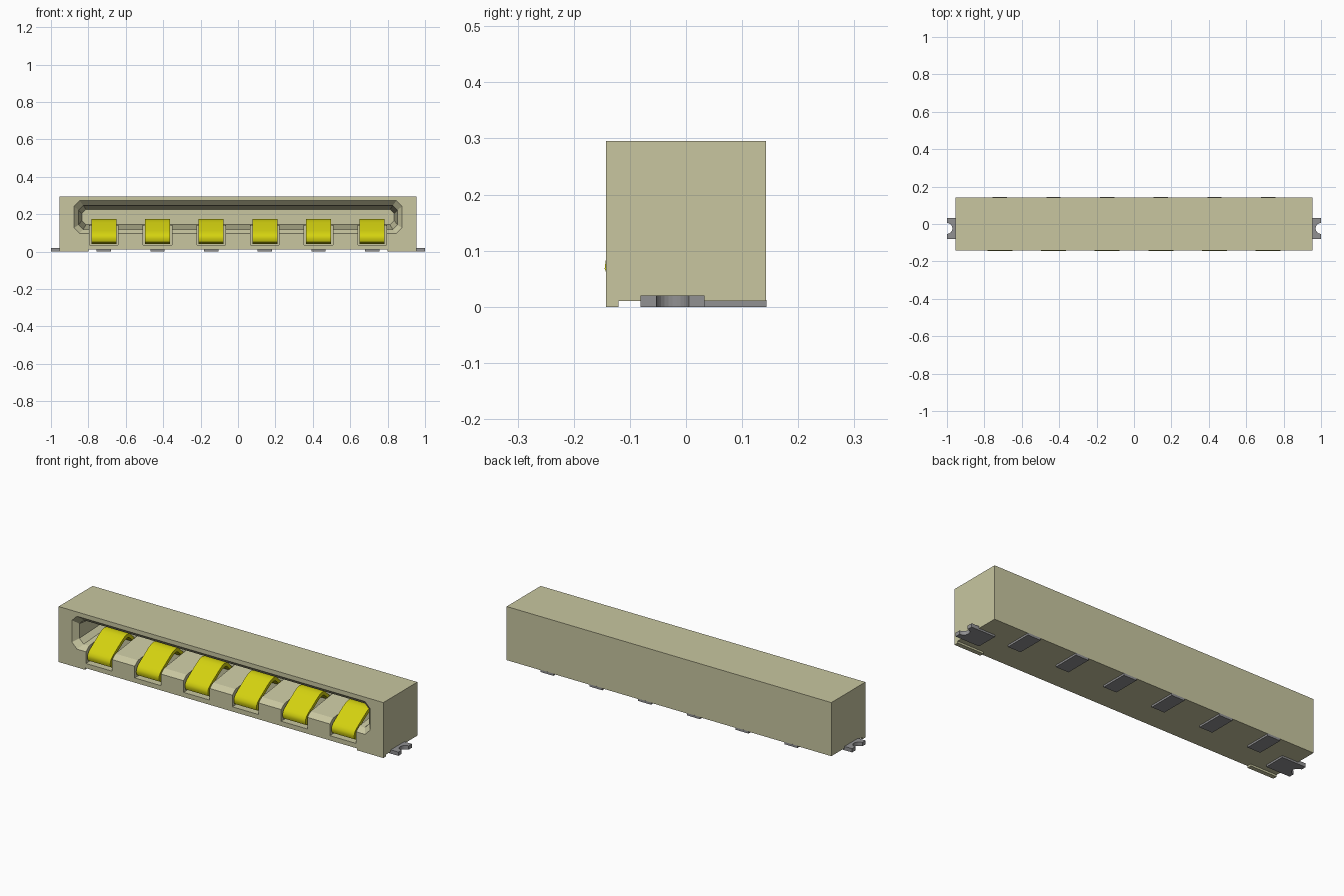
import bpy, bmesh, math

old = bpy.data.objects.get("Cube")
if old:
    bpy.data.objects.remove(old, do_unlink=True)


def material(name, rgb):
    m = bpy.data.materials.new(name)
    m.use_nodes = True
    m.diffuse_color = (*rgb, 1)
    m.node_tree.nodes["Principled BSDF"].inputs["Base Color"].default_value = (*rgb, 1)
    return m


BEIGE = material("beige plastic", (0.578, 0.565, 0.352))
YELLOW = material("yellow contact metal", (0.66, 0.645, 0.005))
GREY = material("grey solder metal", (0.283, 0.283, 0.29))


def loft(name, rings, mat):
    """Closed solid through rings that have equal point counts."""
    bm = bmesh.new()
    vs = [[bm.verts.new(p) for p in r] for r in rings]
    n = len(vs[0])
    for a, b in zip(vs, vs[1:]):
        for i in range(n):
            j = (i + 1) % n
            bm.faces.new((a[i], a[j], b[j], b[i]))
    bm.faces.new(vs[0][::-1])
    bm.faces.new(vs[-1])
    bmesh.ops.recalc_face_normals(bm, faces=bm.faces)
    me = bpy.data.meshes.new(name)
    bm.to_mesh(me)
    bm.free()
    me.materials.append(mat)
    ob = bpy.data.objects.new(name, me)
    bpy.context.collection.objects.link(ob)
    return ob


def box(name, x0, x1, y0, y1, z0, z1, mat):
    return loft(name, [[(x0, y0, z), (x1, y0, z), (x1, y1, z), (x0, y1, z)]
                       for z in (z0, z1)], mat)


def mouth_ring(y, w, z0, z1, c):
    """Rectangle with clipped corners, in the plane at depth y."""
    pts = [(-w + c, z0), (w - c, z0), (w, z0 + c), (w, z1 - c),
           (w - c, z1), (-w + c, z1), (-w, z1 - c), (-w, z0 + c)]
    return [(x, y, z) for x, z in pts]


def cut(ob, cutter):
    mod = ob.modifiers.new("cut", 'BOOLEAN')
    mod.operation = 'DIFFERENCE'
    mod.solver = 'EXACT'
    mod.object = cutter
    bpy.context.view_layer.objects.active = ob
    bpy.ops.object.modifier_apply(modifier=mod.name)
    bpy.data.objects.remove(cutter, do_unlink=True)


COLUMNS = [-0.7175 + 0.287 * i for i in range(6)]

# Housing with a flared, tapering mouth
housing = box("housing", -0.955, 0.955, -0.143, 0.143, 0.01, 0.295, BEIGE)
cut(housing, loft("mouth_cutter", [
    mouth_ring(-0.20, 0.877, 0.097, 0.272, 0.03),
    mouth_ring(-0.143, 0.877, 0.097, 0.272, 0.03),
    mouth_ring(-0.115, 0.852, 0.118, 0.246, 0.025),
    mouth_ring(0.09, 0.835, 0.145, 0.225, 0.022)], BEIGE))

# Slots in the mouth floor, one under each contact
for x in COLUMNS:
    cut(housing, box("slot_cutter", x - 0.077, x + 0.077, -0.2, 0.07, 0.035, 0.15, BEIGE))

# Curved spring contact: outer line, then inner line back
OUTER = [(-0.06, 0.04), (-0.125, 0.045), (-0.139, 0.052), (-0.145, 0.068), (-0.143, 0.083),
         (-0.134, 0.097), (-0.115, 0.112), (-0.05, 0.155), (-0.025, 0.169), (0.0, 0.175),
         (0.02, 0.171), (0.068, 0.125)]
INNER = [(0.06, 0.11), (0.015, 0.152), (0.0, 0.156), (-0.02, 0.151), (-0.045, 0.137),
         (-0.11, 0.094), (-0.122, 0.083), (-0.127, 0.07), (-0.119, 0.063), (-0.06, 0.058)]
for i, x in enumerate(COLUMNS):
    contact = loft(f"spring_contact_{i + 1}",
                   [[(x + s * 0.067, y, z) for y, z in OUTER + INNER] for s in (-1, 1)], YELLOW)
    bpy.ops.object.select_all(action='DESELECT')
    contact.select_set(True)
    bpy.context.view_layer.objects.active = contact
    bpy.ops.object.shade_smooth_by_angle(angle=math.radians(35))
    # Solder pad at the back of the underside
    box(f"solder_pad_{i + 1}", x - 0.038, x + 0.038, 0.0, 0.1432, 0.0, 0.012, GREY)

# Front feet and notched side tabs
for side, s in (("right", -1), ("left", 1)):
    box(f"front_foot_{side}", *sorted((s * 0.80, s * 0.955)), -0.143, -0.12, 0.0, 0.01, BEIGE)
    arc = [(1.0 - 0.029 * math.cos(a), -0.024 + 0.029 * math.sin(a))
           for a in (math.radians(-90 + 15 * k) for k in range(13))]
    outline = [(0.86, -0.081), (1.0, -0.081)] + arc + [(1.0, 0.033), (0.86, 0.033)]
    loft(f"side_tab_{side}", [[(s * x, y, z) for x, y in outline] for z in (0.0, 0.02)], GREY)
